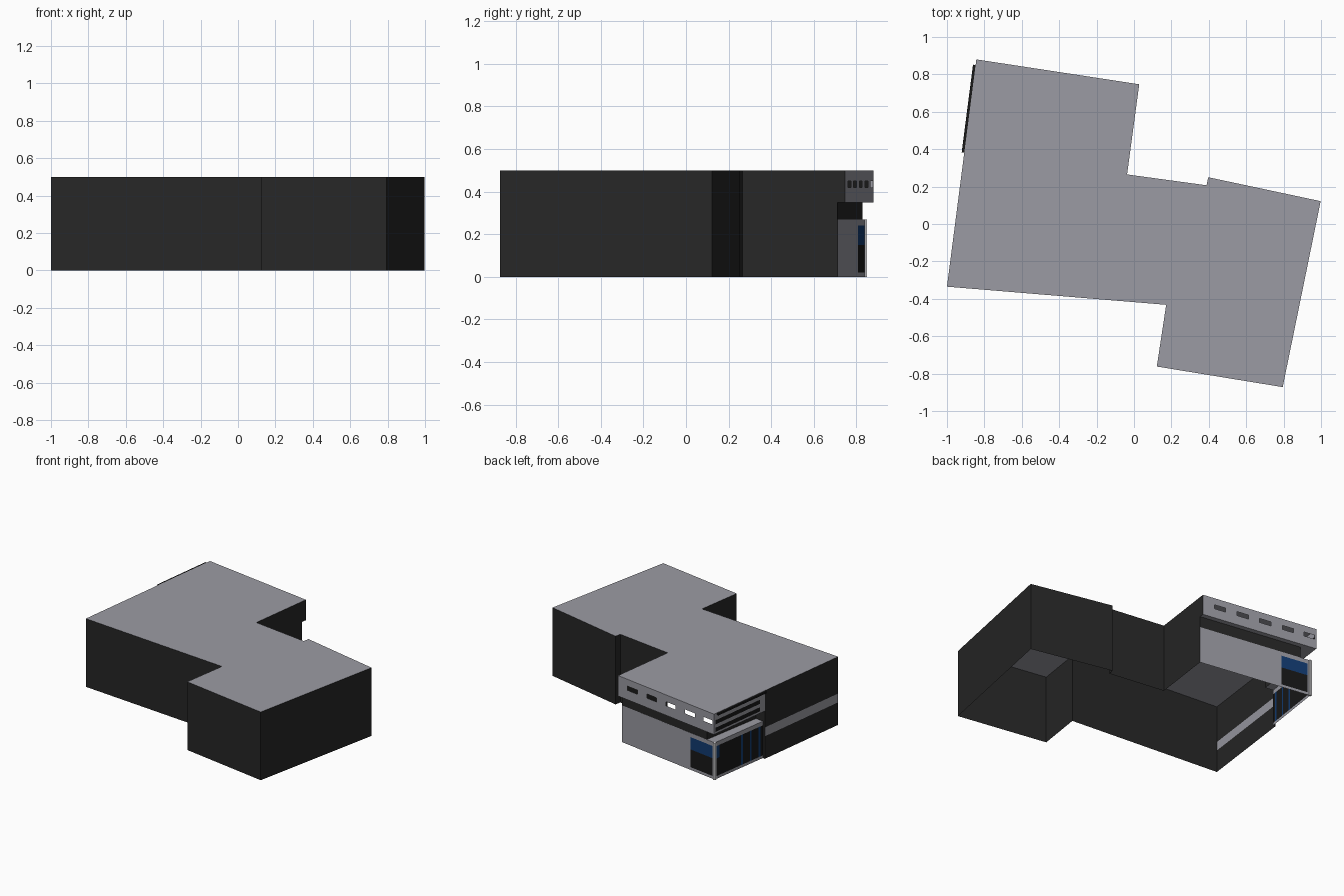
import bpy
from mathutils import Vector

cube = bpy.data.objects.get("Cube")
if cube:
    bpy.data.objects.remove(cube)


def material(name, rgb):
    m = bpy.data.materials.new(name)
    m.use_nodes = True
    m.diffuse_color = (*rgb, 1)
    m.node_tree.nodes["Principled BSDF"].inputs["Base Color"].default_value = (*rgb, 1)
    return m


GREY, DARK, BLUE, WHITE, BLACK = range(5)
MATS = [material("concrete grey", (.33, .33, .37)),
        material("dark wall", (.02, .02, .02)),
        material("panel blue", (.006, .045, .17)),
        material("post white", (.7, .7, .72)),
        material("glass black", (.009, .009, .009))]


def make(name, verts, faces, slots):
    mesh = bpy.data.meshes.new(name)
    mesh.from_pydata([tuple(v) for v in verts], [], faces)
    for m in MATS:
        mesh.materials.append(m)
    for poly, s in zip(mesh.polygons, slots):
        poly.material_index = s
    obj = bpy.data.objects.new(name, mesh)
    bpy.context.collection.objects.link(obj)
    return obj


def wall(name, p, q, z0, z1, rule=lambda t, z: DARK, ts=(), zs=()):
    """Upright sheet from p to q, cut at ts and zs; the rule colours or omits cells."""
    ts, zs = [0, *ts, 1], [z0, *zs, z1]
    verts, faces, slots = [], [], []
    for t0, t1 in zip(ts, ts[1:]):
        for a, b in zip(zs, zs[1:]):
            slot = rule((t0 + t1) / 2, (a + b) / 2)
            if slot is None:
                continue
            n = len(verts)
            for t, z in ((t0, a), (t1, a), (t1, b), (t0, b)):
                verts.append((*p.lerp(q, t), z))
            faces.append((n, n + 1, n + 2, n + 3))
            slots.append(slot)
    return make(name, verts, faces, slots)


def slab(name, outline, z, slot, down=False):
    order = list(range(len(outline)))
    return make(name, [(*p, z) for p in outline], [order[::-1] if down else order], [slot])


def prism(name, outline, z0, z1, slot):
    n = len(outline)
    verts = [(*p, z) for z in (z0, z1) for p in outline]
    faces = [tuple(range(n))[::-1], tuple(range(n, 2 * n))]
    faces += [(i, (i + 1) % n, (i + 1) % n + n, i + n) for i in range(n)]
    return make(name, verts, faces, [slot] * len(faces))


# Key plan points, counter-clockwise from the south-west corner
V = lambda x, y: Vector((x, y))
plan = [V(-1, -.335), V(.172, -.432), V(.122, -.762), V(.795, -.872), V(.998, .122),
        V(.397, .25), V(.388, .207), V(-.037, .265), V(.028, .747), V(-.843, .88)]
sw, ne, nw = plan[0], plan[8], plan[9]
H = .5
SOFFIT, LEDGE = .35, .27
along = (sw - nw).normalized()
inward = V(-along.y, along.x)
split = nw.lerp(sw, .41)

# Roof and plain walls
slab("roof", plan, H, GREY)
for i in range(7):
    wall(f"wall_{i + 1}", plan[i], plan[i + 1], 0, H)
ne_low = ne.lerp(plan[7], .075)
wall("courtyard_wall", plan[7], ne_low, 0, H)
wall("courtyard_fascia_end", ne_low, ne, SOFFIT, H)
wall("west_wall", split, sw, 0, H,
     lambda t, z: GREY if .165 < z < .23 else DARK, zs=(.165, .23))

# Overhanging fascia with open slots
slots_t = (.1, .2, .3, .4, .5, .6, .7, .8, .89, .985)


def north_fascia_rule(t, z):
    in_slot = any(a < t < b for a, b in zip(slots_t[::2], slots_t[1::2]))
    return None if in_slot and .42 < z < .45 else GREY


def west_fascia_rule(t, z):
    if .03 < t < .9 and (.42 < z < .45 or .365 < z < .395):
        return BLACK
    return GREY


wall("north_fascia", ne, nw, SOFFIT, H, north_fascia_rule, slots_t, (.42, .45))
wall("west_fascia", nw, split, SOFFIT, H, west_fascia_rule,
     (.03, .9), (.365, .395, .42, .45))

# Dark canopy strip along the west roof edge
a, b = nw.lerp(split, .06), split
prism("canopy_strip", [a, a - inward * .014, b - inward * .014, b], .485, .498, BLACK)

# Recessed dark band under the fascia
band_corner = V(-.75, .829)
band_end = split + inward * .08
wall("north_band", ne_low, band_corner, LEDGE, SOFFIT)
wall("west_band", band_corner, band_end, LEDGE, SOFFIT)
wall("band_return", band_end, split, LEDGE, SOFFIT)

# Ground floor of the entrance corner
low_corner = V(-.822, .841)
low_end = split + inward * .018


def north_low_rule(t, z):
    if .74 < t < .975 and .02 < z < .24:
        return BLUE if z > .15 else BLACK
    return GREY


def west_low_rule(t, z):
    if z < .02 or z > .24 or t < .04:
        return GREY
    door_frame = .55 < t < .59 or .73 < t < .76 or .91 < t < .95
    if door_frame or (t < .1 and z > .15):
        return BLUE
    return BLACK


wall("north_ground_wall", ne_low, low_corner, 0, LEDGE, north_low_rule,
     (.74, .975), (.02, .15, .24))
wall("west_ground_wall", low_corner, low_end, 0, LEDGE, west_low_rule,
     (.04, .1, .55, .59, .73, .76, .91, .95), (.02, .15, .24))
wall("ground_return", low_end, split, 0, LEDGE)

# Ledge, soffits and corner post
slab("ledge", [ne_low, low_corner, low_end, band_end, band_corner], LEDGE, GREY)
slab("north_soffit", [ne, nw, band_corner, ne_low], SOFFIT, GREY, True)
slab("west_soffit", [nw, split, band_end, band_corner], SOFFIT, GREY, True)
w = .008
prism("corner_post", [low_corner + V(x, y) for x, y in
                      ((-w, -w), (w, -w), (w, w), (-w, w))], 0, LEDGE, WHITE)
